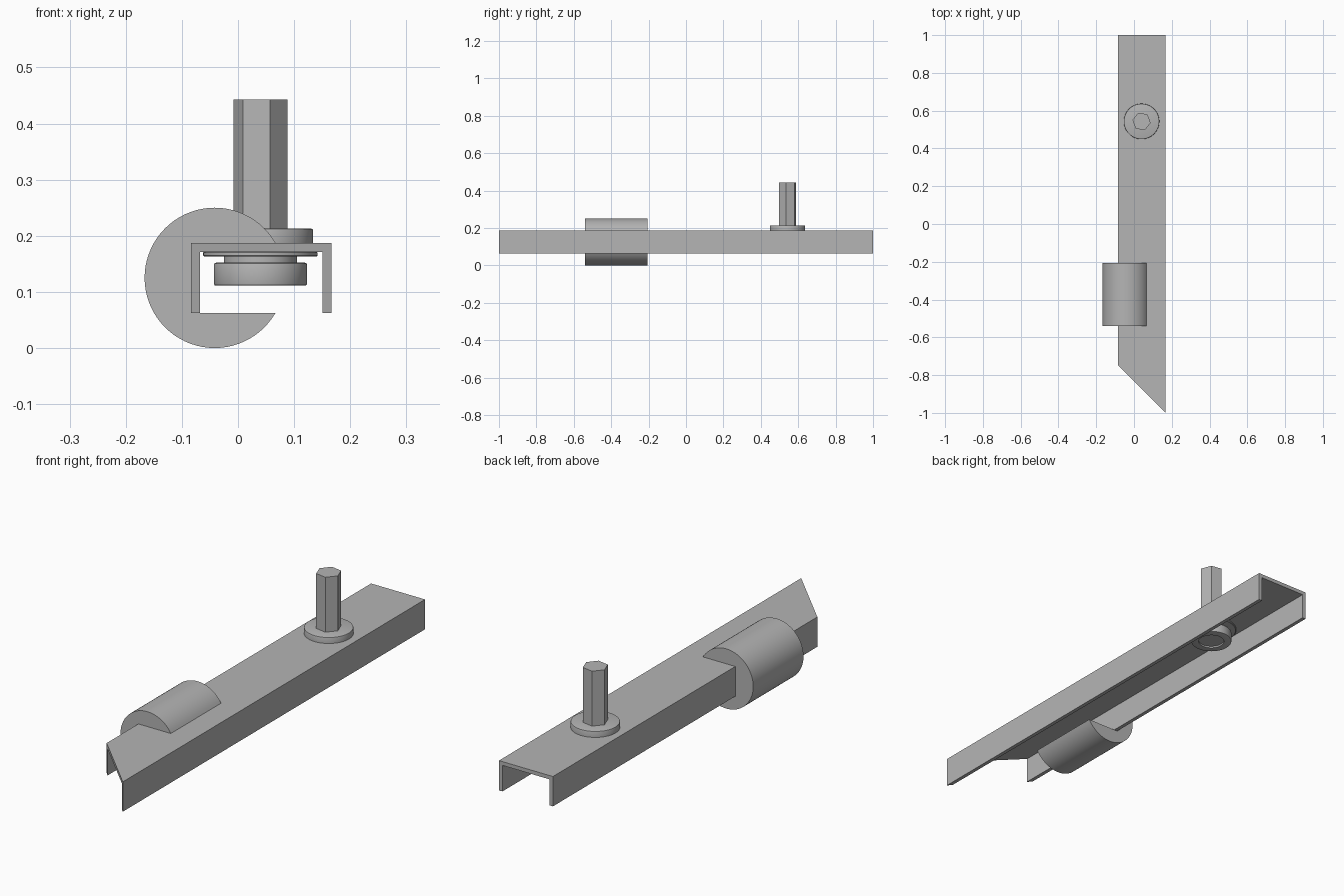
import bpy
import bmesh
from math import cos, sin, pi, radians
from mathutils import Vector

cube = bpy.data.objects.get("Cube")
if cube:
    bpy.data.objects.remove(cube, do_unlink=True)

# Single plain metal colour
GREY = (0.46, 0.46, 0.46, 1.0)
metal = bpy.data.materials.new("grey metal")
metal.use_nodes = True
metal.diffuse_color = GREY
metal.node_tree.nodes["Principled BSDF"].inputs["Base Color"].default_value = GREY


def finish(bm, name, smooth=False):
    bmesh.ops.recalc_face_normals(bm, faces=bm.faces)
    mesh = bpy.data.meshes.new(name)
    bm.to_mesh(mesh)
    bm.free()
    mesh.materials.append(metal)
    obj = bpy.data.objects.new(name, mesh)
    bpy.context.collection.objects.link(obj)
    if smooth:
        bpy.ops.object.select_all(action="DESELECT")
        obj.select_set(True)
        bpy.context.view_layer.objects.active = obj
        bpy.ops.object.shade_smooth_by_angle(angle=radians(35))
    return obj


def prism(profile, vector):
    """Extrude a closed outline along a vector."""
    bm = bmesh.new()
    face = bm.faces.new([bm.verts.new(p) for p in profile])
    geom = bmesh.ops.extrude_face_region(bm, geom=[face], use_keep_orig=True)["geom"]
    moved = [v for v in geom if isinstance(v, bmesh.types.BMVert)]
    bmesh.ops.translate(bm, verts=moved, vec=Vector(vector))
    return bm


def lathe(name, profile, centre):
    """Turn a radius/height profile around a vertical axis."""
    bm = bmesh.new()
    cx, cy = centre
    verts = [bm.verts.new((cx + r, cy, z)) for r, z in profile]
    edges = [bm.edges.new(pair) for pair in zip(verts, verts[1:])]
    bmesh.ops.spin(bm, geom=verts + edges, cent=(cx, cy, 0), axis=(0, 0, 1),
                   angle=2 * pi, steps=64, use_duplicate=False)
    bmesh.ops.remove_doubles(bm, verts=bm.verts, dist=0.0001)
    return finish(bm, name, smooth=True)


# U channel, open underneath, with a mitred front end
LEFT, RIGHT, LOW, HIGH, WALL = -0.0835, 0.1665, 0.0625, 0.1875, 0.016
outline = [(LEFT, LOW), (LEFT, HIGH), (RIGHT, HIGH), (RIGHT, LOW),
           (RIGHT - WALL, LOW), (RIGHT - WALL, HIGH - WALL),
           (LEFT + WALL, HIGH - WALL), (LEFT + WALL, LOW)]
bm = prism([(x, -1, z) for x, z in outline], (0, 2, 0))
for v in bm.verts:
    if v.co.y < 0:
        v.co.y += RIGHT - v.co.x
finish(bm, "channel")

# Round sleeve notched to wrap the channel
R, SX, SZ = 0.125, -0.0415, 0.125
arc = [radians(30 + 300 * i / 60) for i in range(61)]
sleeve = [(SX + R * cos(a), -0.54, SZ + R * sin(a)) for a in arc]
sleeve += [(LEFT, -0.54, LOW), (LEFT, -0.54, HIGH)]
finish(prism(sleeve, (0, 0.333, 0)), "sleeve", smooth=True)

# Fastener: hexagonal post, top flange and clamped stack below
BOLT = (0.04, 0.543)
hexagon = [(BOLT[0] + 0.049 * cos(radians(60 * i - 10)),
            BOLT[1] + 0.049 * sin(radians(60 * i - 10)), 0.21) for i in range(6)]
finish(prism(hexagon, (0, 0, 0.233)), "hex_post")

lathe("top_flange", [(0, HIGH), (0.094, HIGH), (0.094, 0.209),
                     (0.093, 0.212), (0.09, 0.213), (0, 0.213)], BOLT)
lathe("lower_washer", [(0, 0.163), (0.1, 0.163), (0.102, 0.165),
                       (0.102, 0.17), (0.1, 0.1715), (0, 0.1715)], BOLT)
lathe("neck", [(0, 0.15), (0.065, 0.15), (0.065, 0.163), (0, 0.163)], BOLT)
lathe("lower_nut", [(0, 0.118), (0.052, 0.118), (0.052, 0.111), (0.079, 0.111),
                    (0.082, 0.112), (0.083, 0.115), (0.083, 0.148),
                    (0.082, 0.151), (0.079, 0.152), (0, 0.152)], BOLT)
